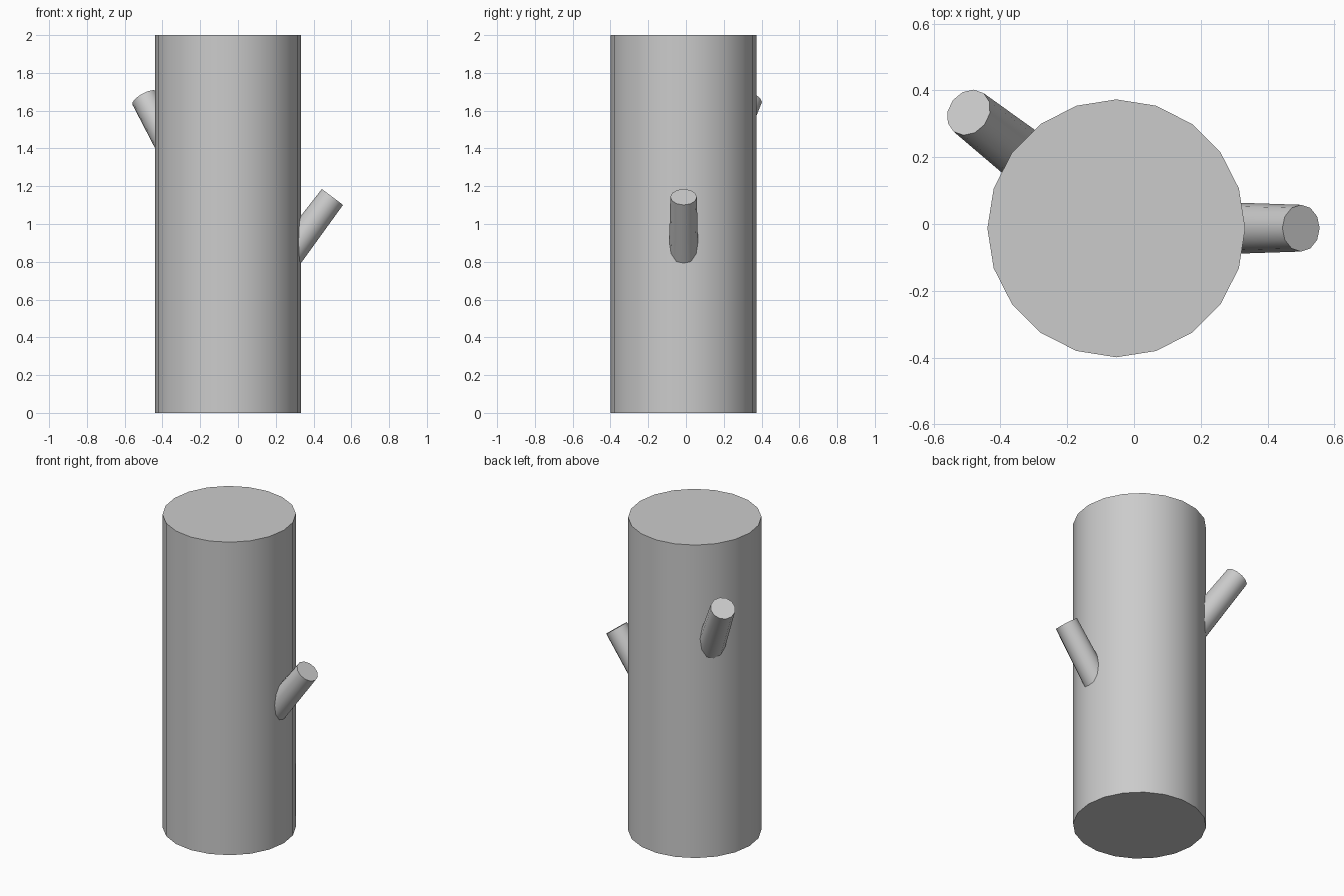
import bpy
from math import radians, sin, cos
from mathutils import Vector

cube = bpy.data.objects.get("Cube")
if cube:
    bpy.data.objects.remove(cube, do_unlink=True)

# Single plain grey for the whole log
GREY = (0.6, 0.6, 0.6, 1.0)
grey = bpy.data.materials.new("plain_grey")
grey.use_nodes = True
grey.diffuse_color = GREY
grey.node_tree.nodes["Principled BSDF"].inputs["Base Color"].default_value = GREY


def finish(obj, name):
    obj.name = name
    obj.data.materials.append(grey)
    bpy.ops.object.shade_smooth_by_angle(angle=radians(40))


def add_branch(name, tip, azimuth, elevation, length, base_radius, tip_radius):
    """Tapered stub whose tip centre is given; its base is buried in the trunk."""
    az, el = radians(azimuth), radians(elevation)
    direction = Vector((cos(el) * cos(az), cos(el) * sin(az), sin(el)))
    bpy.ops.mesh.primitive_cone_add(
        vertices=12, radius1=base_radius, radius2=tip_radius, depth=length,
        location=Vector(tip) - direction * length / 2,
        rotation=(0, radians(90) - el, az))
    finish(bpy.context.object, name)


# Trunk
bpy.ops.mesh.primitive_cylinder_add(
    vertices=20, radius=0.386, depth=2, location=(-0.053, -0.013, 1))
finish(bpy.context.object, "trunk")

# Branch stubs
add_branch("left_branch", (0.5, -0.0125, 1.143), 0, 53, 0.5, 0.08, 0.07)
add_branch("right_branch", (-0.495, 0.334, 1.667), 142, 55, 0.5, 0.085, 0.073)
